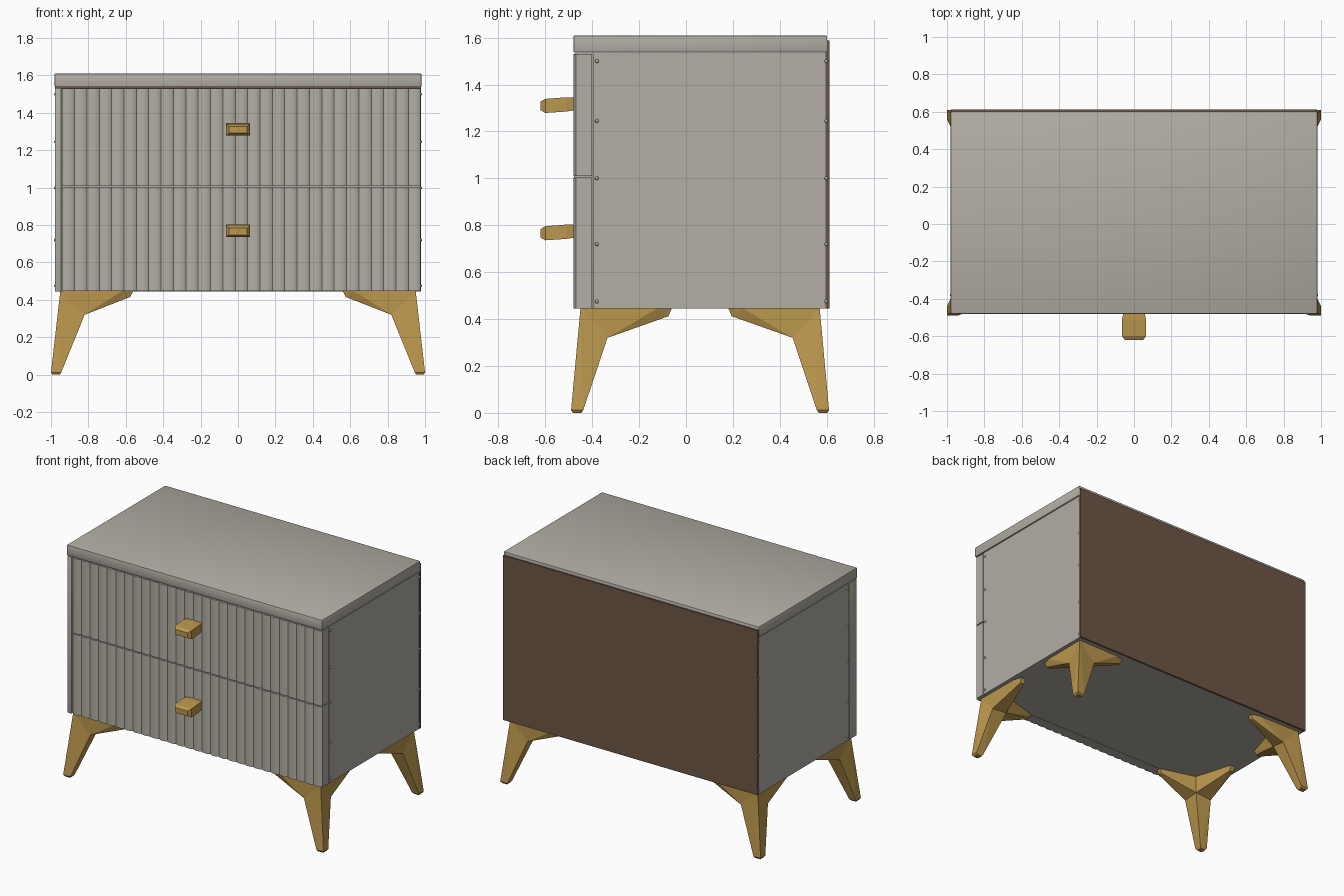
import bpy, bmesh, math
from mathutils import Matrix, Vector

if "Cube" in bpy.data.objects:
    bpy.data.objects.remove(bpy.data.objects["Cube"])


def material(name, rgb):
    m = bpy.data.materials.new(name)
    m.diffuse_color = (*rgb, 1)
    m.use_nodes = True
    m.node_tree.nodes["Principled BSDF"].inputs["Base Color"].default_value = m.diffuse_color
    return m


GREY = material("warm grey paint", (0.45, 0.425, 0.375))
GOLD = material("brushed gold", (0.50, 0.31, 0.075))
BROWN = material("brown backing board", (0.155, 0.093, 0.060))


def finish(name, bm, mat, smooth=None):
    bmesh.ops.recalc_face_normals(bm, faces=bm.faces)
    me = bpy.data.meshes.new(name)
    bm.to_mesh(me)
    bm.free()
    me.materials.append(mat)
    ob = bpy.data.objects.new(name, me)
    bpy.context.collection.objects.link(ob)
    if smooth:
        bpy.ops.object.select_all(action='DESELECT')
        ob.select_set(True)
        bpy.context.view_layer.objects.active = ob
        bpy.ops.object.shade_smooth_by_angle(angle=math.radians(smooth))
    return ob


def box(name, lo, hi, mat, bevel=0.0):
    bm = bmesh.new()
    lo, hi = Vector(lo), Vector(hi)
    bmesh.ops.create_cube(bm, size=1, matrix=Matrix.Translation((lo + hi) / 2)
                          @ Matrix.Diagonal((*(hi - lo), 1)))
    if bevel:
        bmesh.ops.bevel(bm, geom=bm.edges[:], offset=bevel, segments=2,
                        profile=0.5, affect='EDGES')
    return finish(name, bm, mat, 35 if bevel else None)


def add_hull(bm, points):
    tmp = bmesh.new()
    for p in points:
        tmp.verts.new(p)
    res = bmesh.ops.convex_hull(tmp, input=tmp.verts[:])
    junk = {g for g in res["geom_interior"] + res["geom_unused"]
            if isinstance(g, bmesh.types.BMVert)}
    bmesh.ops.delete(tmp, geom=list(junk), context='VERTS')
    bmesh.ops.dissolve_limit(tmp, angle_limit=0.02, verts=tmp.verts[:], edges=tmp.edges[:])
    bmesh.ops.recalc_face_normals(tmp, faces=tmp.faces[:])
    me = bpy.data.meshes.new("hull_tmp")
    tmp.to_mesh(me)
    tmp.free()
    bm.from_mesh(me)
    bpy.data.meshes.remove(me)


# Cabinet body, top slab, back board and left front post
box("cabinet_body", (-0.976, -0.397, 0.445), (0.976, 0.596, 1.533), GREY)
box("top_slab", (-0.981, -0.48, 1.537), (0.981, 0.602, 1.61), GREY, 0.006)
box("back_board", (-0.978, 0.594, 0.445), (0.978, 0.612, 1.588), BROWN)
box("front_post", (-0.978, -0.478, 0.445), (-0.945, -0.395, 1.533), GREY, 0.003)


# Fluted drawer fronts
def drawer(name, z0, z1, x0=-0.94, x1=0.977, flutes=29, steps=8):
    bm = bmesh.new()
    n = flutes * steps
    outline = [(x0 + (x1 - x0) * i / n,
                -0.479 + 0.009 * (1 - abs(math.sin(math.pi * i / steps))) ** 1.5)
               for i in range(n + 1)]
    outline += [(x1, -0.401), (x0, -0.401)]
    face = bm.faces.new([bm.verts.new((x, y, z0)) for x, y in outline])
    ext = bmesh.ops.extrude_face_region(bm, geom=[face])
    bmesh.ops.translate(bm, vec=(0, 0, z1 - z0),
                        verts=[g for g in ext["geom"] if isinstance(g, bmesh.types.BMVert)])
    return finish(name, bm, GREY, 30)


drawer("lower_drawer", 0.446, 1.003)
drawer("upper_drawer", 1.010, 1.531)

# Handles: tapered blocks given as sections (y, half width, z low, z high)
for name, zc in (("upper_handle", 1.315), ("lower_handle", 0.772)):
    bm = bmesh.new()
    add_hull(bm, [(s * w, y, zc + dz)
                  for y, w, a, b in ((-0.470, 0.055, -0.024, 0.030),
                                     (-0.510, 0.064, -0.030, 0.031),
                                     (-0.600, 0.064, -0.036, 0.024),
                                     (-0.621, 0.048, -0.024, 0.012))
                  for s in (-1, 1) for dz in (a, b)])
    finish(name, bm, GOLD)


# Corner legs: a splayed foot with two bracket wings, drawn for one corner
def leg(name, sx, sy):
    bm = bmesh.new()
    top = 0.447
    corner = (0.95, 0.51, top)
    hub_a, hub_b, hub_in = (0.82, 0.508, 0.32), (0.948, 0.395, 0.32), (0.825, 0.40, 0.335)
    foot = [(x, y, 0.012) for x in (0.945, 1.0) for y in (0.498, 0.55)]
    sole = [(x, y, 0) for x in (0.953, 0.992) for y in (0.506, 0.542)]
    inner = (0.81, 0.385, top)
    wing_a = [(0.56, 0.490, top), (0.56, 0.455, top), (0.575, 0.485, 0.416),
              (0.575, 0.46, 0.416), (0.62, 0.508, top)]
    wing_b = [(0.93, 0.120, top), (0.89, 0.120, top), (0.925, 0.135, 0.412),
              (0.895, 0.135, 0.412), (0.948, 0.18, top)]
    for pts in ([corner, hub_a, hub_b, hub_in, inner] + foot + sole,
                [corner, hub_a, hub_in, inner] + wing_a,
                [corner, hub_b, hub_in, inner] + wing_b):
        add_hull(bm, [(sx * x, 0.06 + sy * y, z) for x, y, z in pts])
    finish(name, bm, GOLD)


for sy, fb in ((-1, "front"), (1, "back")):
    for sx, lr in ((-1, "left"), (1, "right")):
        leg(f"{fb}_{lr}_leg", sx, sy)

# Small screw heads on the side panels
bm = bmesh.new()
for sx in (-1, 1):
    for y in (-0.38, 0.598):
        for z in (0.475, 0.72, 1.0, 1.245, 1.50):
            bmesh.ops.create_uvsphere(bm, u_segments=8, v_segments=6, radius=0.008,
                                      matrix=Matrix.Translation((sx * 0.976, y, z)))
finish("side_screws", bm, GREY, 60)
